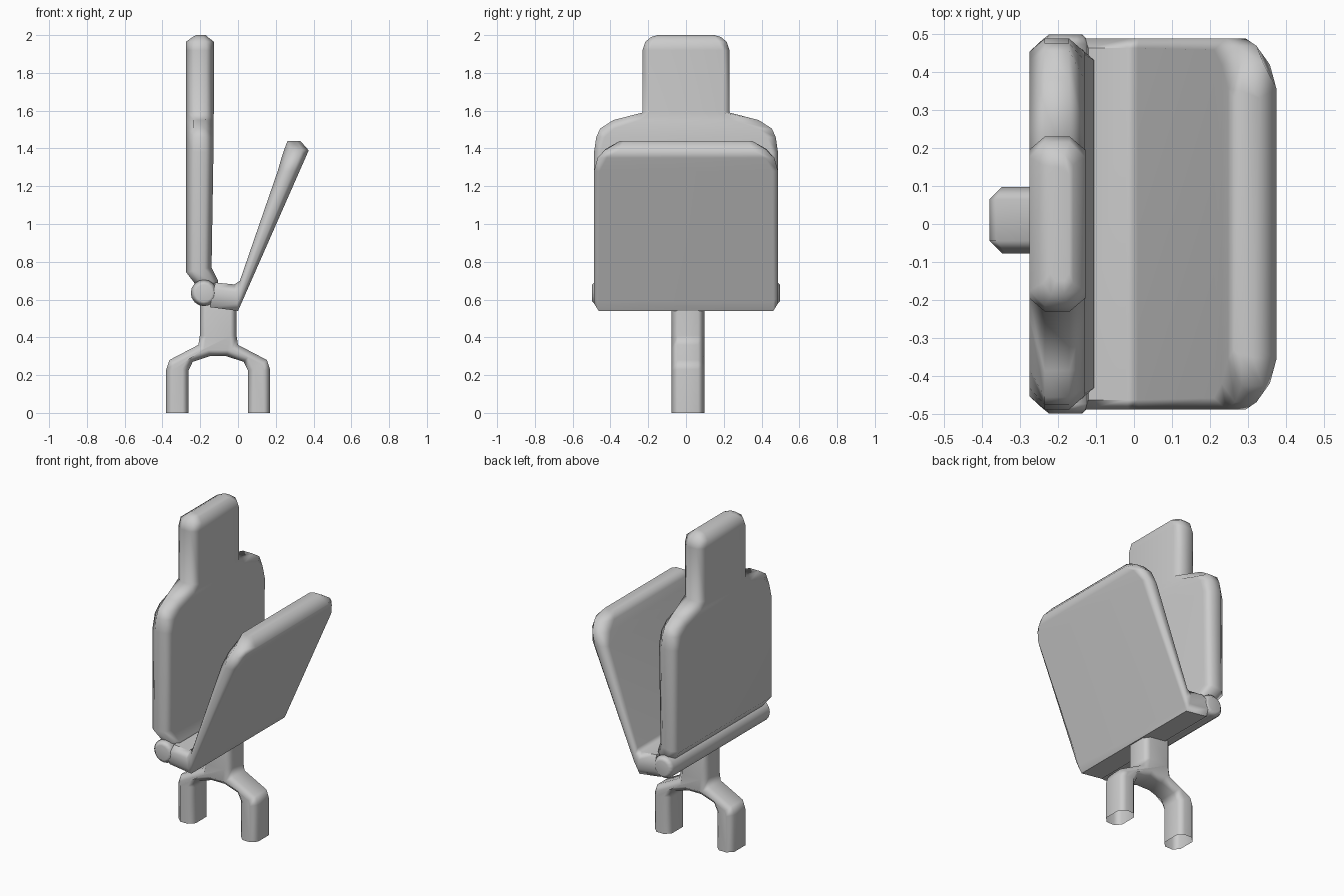
import bpy, bmesh, math
from mathutils import Vector, Matrix

if "Cube" in bpy.data.objects:
    bpy.data.objects.remove(bpy.data.objects["Cube"])


def finish(bm, name, angle=55):
    bmesh.ops.recalc_face_normals(bm, faces=bm.faces[:])
    me = bpy.data.meshes.new(name)
    bm.to_mesh(me)
    bm.free()
    ob = bpy.data.objects.new(name, me)
    bpy.context.collection.objects.link(ob)
    bpy.ops.object.select_all(action='DESELECT')
    ob.select_set(True)
    bpy.context.view_layer.objects.active = ob
    bpy.ops.object.shade_smooth_by_angle(angle=math.radians(angle))
    wn = ob.modifiers.new("weighted", 'WEIGHTED_NORMAL')
    wn.keep_sharp = True
    return ob


def panel(name, stations):
    """Loft chamfered rings; station = (x1, z1, x2, z2, half width, rim)."""
    bm = bmesh.new()
    rings = []
    for x1, z1, x2, z2, hw, rim in stations:
        a, b = Vector((x1, 0, z1)), Vector((x2, 0, z2))
        half = [(0, hw - rim), (0.28, hw), (0.72, hw), (1, hw - rim)]
        pts = half + [(t, -w) for t, w in reversed(half)]
        rings.append([bm.verts.new(a.lerp(b, t) + Vector((0, w, 0))) for t, w in pts])
    for r, s in zip(rings, rings[1:]):
        for i in range(8):
            j = (i + 1) % 8
            bm.faces.new((r[i], r[j], s[j], s[i]))
    bm.faces.new(rings[0])
    bm.faces.new(rings[-1])
    return finish(bm, name)


def inset(pts, d):
    """Offset a counter-clockwise outline inwards, keeping floor points at z=0."""
    out = []
    n = len(pts)
    for i in range(n):
        p, q, r = (Vector(pts[k % n]) for k in (i - 1, i, i + 1))
        e, f = (q - p).normalized(), (r - q).normalized()
        n1, n2 = Vector((-e.y, e.x)), Vector((-f.y, f.x))
        o = q + (n1 + n2) * d / (1 + n1.dot(n2))
        if q.y == 0:
            o.y = 0
        out.append(o)
    return out


# backrest with headrest, bottom lip bent forward to the hinge
panel("backrest", [
    (-0.20, 0.65, -0.11, 0.67, 0.44, 0.03),
    (-0.225, 0.68, -0.105, 0.70, 0.46, 0.03),
    (-0.275, 0.745, -0.14, 0.77, 0.487, 0.035),
    (-0.275, 1.38, -0.13, 1.38, 0.487, 0.035),
    (-0.275, 1.46, -0.13, 1.46, 0.475, 0.045),
    (-0.275, 1.505, -0.13, 1.505, 0.455, 0.075),
    (-0.275, 1.55, -0.13, 1.55, 0.385, 0.14),
    (-0.275, 1.59, -0.128, 1.59, 0.23, 0.035),
    (-0.275, 1.92, -0.128, 1.92, 0.23, 0.035),
    (-0.275, 1.965, -0.128, 1.965, 0.215, 0.04),
    (-0.24, 1.99, -0.16, 1.99, 0.185, 0.03),
    (-0.22, 2.0, -0.17, 2.0, 0.15, 0.02),
])

# folded-up seat: floor by the hinge, then the tilted panel
panel("seat", [
    (-0.12, 0.69, -0.15, 0.56, 0.487, 0.025),
    (-0.02, 0.68, 0.0, 0.54, 0.487, 0.025),
    (0.01, 0.70, 0.02, 0.585, 0.487, 0.025),
    (0.21, 1.28, 0.326, 1.28, 0.487, 0.03),
    (0.23, 1.35, 0.357, 1.35, 0.468, 0.05),
    (0.247, 1.40, 0.374, 1.39, 0.425, 0.07),
    (0.262, 1.44, 0.33, 1.44, 0.35, 0.02),
])

# hinge bar
bm = bmesh.new()
bmesh.ops.create_cone(bm, cap_ends=True, segments=16, radius1=0.07, radius2=0.07,
                      depth=0.995, matrix=Matrix.Rotation(math.pi / 2, 4, 'X'))
rim = [e for e in bm.edges if abs(e.verts[0].co.y - e.verts[1].co.y) < 0.01]
bmesh.ops.bevel(bm, geom=rim, offset=0.025, segments=1, affect='EDGES')
bmesh.ops.translate(bm, verts=bm.verts[:], vec=(-0.18, 0, 0.635))
finish(bm, "hinge_bar")

# forked stand: mirrored outline with chamfered faces, open at the floor
half = [(0.045, 0.30), (0.135, 0.27), (0.157, 0.225), (0.157, 0), (0.275, 0),
        (0.275, 0.23), (0.258, 0.28), (0.105, 0.36), (0.097, 0.41), (0.097, 0.60)]
cx = -0.105
outline = [(cx + u, z) for u, z in half] + [(cx - u, z) for u, z in reversed(half)]
small = inset(outline, 0.033)
bm = bmesh.new()
layers = [[bm.verts.new((p[0], y, p[1])) for p in ring] for ring, y in
          ((small, -0.077), (outline, -0.044), (outline, 0.064), (small, 0.097))]
for r, s in zip(layers, layers[1:]):
    for i in range(len(r)):
        j = (i + 1) % len(r)
        if max(v.co.z for v in (r[i], r[j], s[i], s[j])) > 0:
            bm.faces.new((r[i], r[j], s[j], s[i]))
bm.faces.new(layers[0])
bm.faces.new(layers[-1])
finish(bm, "forked_stand")
